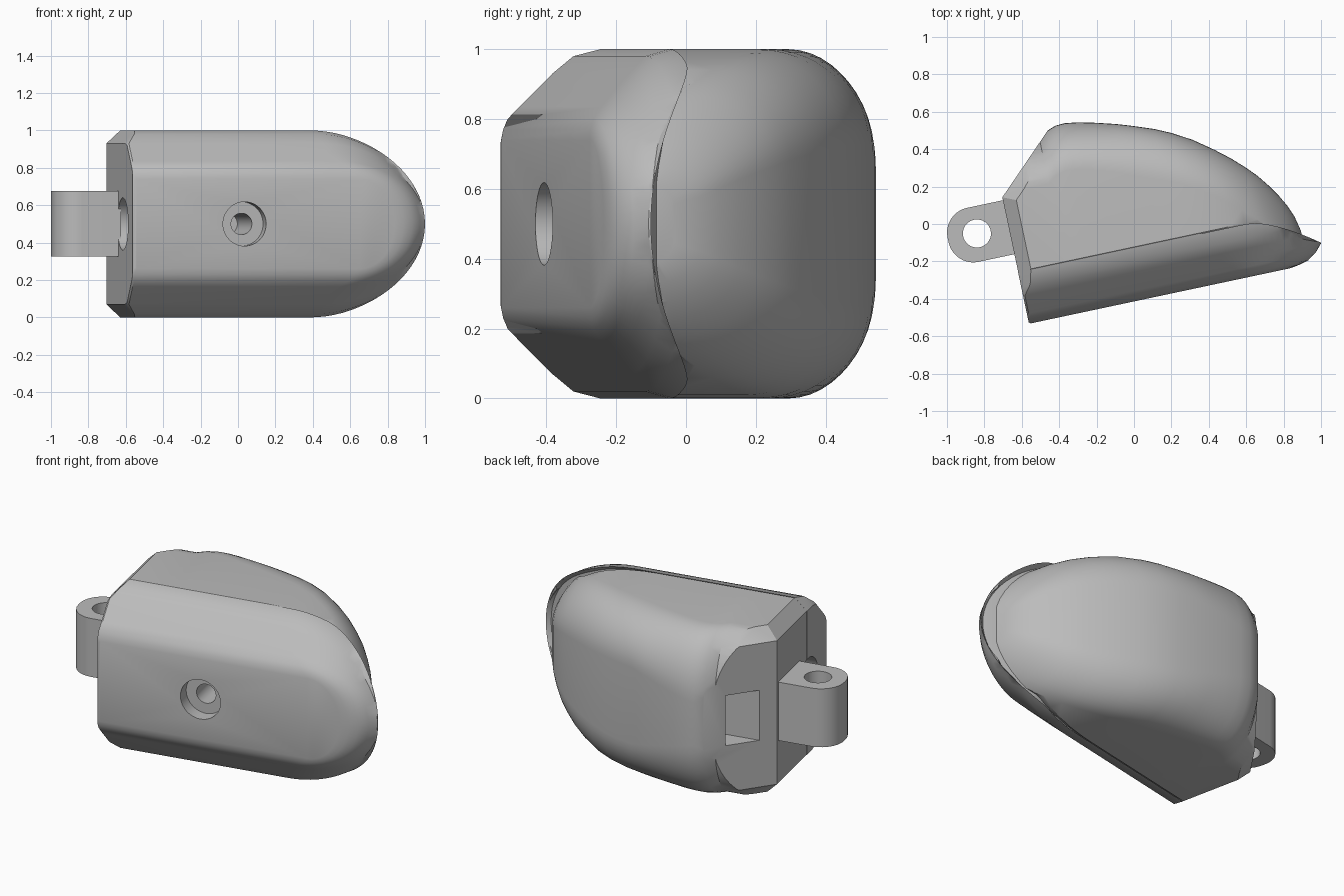
import bpy, bmesh, math
from mathutils import Matrix

if "Cube" in bpy.data.objects:
    bpy.data.objects.remove(bpy.data.objects["Cube"])

# Local frame: u along the finger, v towards the pad, w up; turned 12 degrees in plan
PLACE = Matrix.Translation((0, 0, 0.5)) @ Matrix.Rotation(math.radians(12), 4, "Z")
STEPS = 20

grey = bpy.data.materials.new("plain_grey")
grey.use_nodes = True
grey.diffuse_color = (0.5, 0.5, 0.5, 1)
grey.node_tree.nodes["Principled BSDF"].inputs["Base Color"].default_value = (0.5, 0.5, 0.5, 1)


def finish(name, bm):
    bmesh.ops.recalc_face_normals(bm, faces=bm.faces)
    bm.transform(PLACE)
    mesh = bpy.data.meshes.new(name)
    bm.to_mesh(mesh)
    bm.free()
    mesh.materials.append(grey)
    ob = bpy.data.objects.new(name, mesh)
    bpy.context.collection.objects.link(ob)
    return ob


def skin(bm, rings):
    """Faces between neighbouring closed rings of equal length."""
    n = len(rings[0])
    for a, b in zip(rings, rings[1:]):
        for i in range(n):
            j = (i + 1) % n
            bm.faces.new((a[i], a[j], b[j], b[i]))


def strip_cap(bm, ring):
    """Close a ring that is symmetric in w with strips across it."""
    n = len(ring)
    m = n // 2
    for i in range(m - 1):
        bm.faces.new((ring[i], ring[i + 1], ring[n - 2 - i], ring[n - 1 - i]))
    if n % 2:
        bm.faces.new((ring[m - 1], ring[m], ring[m + 1]))


def rod(name, radius, length, centre, axis):
    bm = bmesh.new()
    turn = Matrix.Rotation(math.pi / 2, 4, axis) if axis != "Z" else Matrix()
    bmesh.ops.create_cone(bm, cap_ends=True, segments=48, radius1=radius, radius2=radius,
                          depth=length, matrix=Matrix.Translation(centre) @ turn)
    return finish(name, bm)


def combine(ob, other, operation):
    bpy.context.view_layer.objects.active = ob
    mod = ob.modifiers.new(operation.lower(), "BOOLEAN")
    mod.operation, mod.solver, mod.object = operation, "EXACT", other
    bpy.ops.object.modifier_apply(modifier=mod.name)
    bpy.data.objects.remove(other)


def smooth(ob):
    bpy.ops.object.select_all(action="DESELECT")
    ob.select_set(True)
    bpy.context.view_layer.objects.active = ob
    bpy.ops.object.shade_smooth_by_angle(angle=math.radians(32))


# Front shell: D outlines stacked along v, ending in a thin lip round the tip
def rim(u):
    return -0.125 - 0.181 * (max(u - 0.6, 0) / 0.357) ** 1.5


shell_levels = [  # v, left, arc centre, tip, half height, corner chamfer
    (-0.405, -0.65, 0.58, 0.77, 0.24, 0.01),
    (-0.397, -0.66, 0.55, 0.82, 0.27, 0.01),
    (-0.384, -0.66, 0.53, 0.87, 0.30, 0.01),
    (-0.35, -0.66, 0.48, 0.92, 0.335, 0.01),
    (-0.306, -0.66, 0.43, 0.952, 0.378, 0.01),
    (-0.253, -0.66, 0.40, 0.955, 0.43, 0.01),
    (-0.20, -0.66, 0.38, 0.956, 0.48, 0.05),
    (-0.125, -0.66, 0.36, 0.957, 0.50, 0.07),
    (-0.155, -0.62, 0.36, 0.93, 0.475, 0.07),
]
bm = bmesh.new()
rings = []
for k, (v, left, centre, tip, h, chamfer) in enumerate(shell_levels):
    half = [(left, h - chamfer), (left + chamfer, h)]
    for i in range(STEPS):
        a = math.pi / 2 * i / STEPS
        half.append((centre + (tip - centre) * math.sin(a), h * math.cos(a)))
    pts = half + [(tip, 0)] + [(u, -w) for u, w in reversed(half)]
    ring = []
    for u, w in pts:
        if k < 7:
            height = min(v, rim(u) - 0.004 * (7 - k))
        else:
            height = rim(u) + v + 0.125
        ring.append(bm.verts.new((u, height, w)))
    rings.append(ring)
skin(bm, rings)
strip_cap(bm, rings[0])
strip_cap(bm, rings[-1])
bmesh.ops.triangulate(bm, faces=bm.faces)
body = finish("fingertip_body", bm)

# Rounded pad: sections along u, their back corners rounder towards the slanted end
pad_profile = [(-0.72, 0.545), (-0.40, 0.545), (-0.354, 0.583), (-0.30, 0.602), (-0.25, 0.604),
               (-0.18, 0.594), (-0.084, 0.571), (0.02, 0.542), (0.109, 0.512), (0.21, 0.475),
               (0.298, 0.434), (0.40, 0.375), (0.504, 0.298), (0.58, 0.235), (0.65, 0.168),
               (0.70, 0.114), (0.748, 0.050), (0.79, -0.015), (0.823, -0.077),
               (0.848, -0.14), (0.865, -0.22)]
bm = bmesh.new()
rings = []
for u, back in pad_profile:
    h = 0.5 * math.sqrt(1 - (max(u - 0.2, 0) / 0.68) ** 2.6)
    blend = min(max((0.1 - u) / 0.5, 0), 1)
    radius = min(0.27 + 0.13 * blend, 0.55 * h + 0.125 * blend)
    depth = min(0.28 - 0.04 * blend, 0.8 * (back + 0.33))
    half = [(-0.33, min(0.33, 0.7 * h)), (min(-0.12, back - depth - 0.005), h)]
    for i in range(13):
        a = math.pi / 2 * i / 12
        half.append((back - depth + depth * math.sin(a), h - radius + radius * math.cos(a)))
    pts = half + [(v, -w) for v, w in reversed(half)]
    rings.append([bm.verts.new((u, v, w)) for v, w in pts])
skin(bm, rings)
strip_cap(bm, rings[0])
strip_cap(bm, rings[-1])
bmesh.ops.triangulate(bm, faces=bm.faces)

# Trim the pad with the end face, the slanted face and their chamfers
corner = 0.43
for point, normal in (((-0.659, 0, 0), (-1, 0, 0)),
                      ((-0.66, 0.285, 0), (-0.69, 0.72, 0)),
                      ((-0.659, 0, corner), (-1, 0, 1)),
                      ((-0.659, 0, -corner), (-1, 0, -1)),
                      ((-0.66, 0.285, corner), (-0.69, 0.72, 1)),
                      ((-0.66, 0.285, -corner), (-0.69, 0.72, -1))):
    bmesh.ops.bisect_plane(bm, geom=bm.verts[:] + bm.edges[:] + bm.faces[:], dist=0.00001,
                           plane_co=point, plane_no=normal, clear_outer=True)
    bmesh.ops.holes_fill(bm, edges=bm.edges, sides=0)
combine(body, finish("pad", bm), "UNION")

# Stepped screw hole in the front and cable hole in the end
combine(body, rod("front_counterbore", 0.118, 0.3, (-0.05, -0.475, 0), "X"), "DIFFERENCE")
combine(body, rod("front_bore", 0.057, 0.5, (-0.05, -0.2, 0), "X"), "DIFFERENCE")
combine(body, rod("end_bore", 0.14, 0.6, (-0.66, -0.14, 0), "Y"), "DIFFERENCE")

# Rectangular pocket in the slanted end
bm = bmesh.new()
bmesh.ops.create_cube(bm, size=1, matrix=Matrix.Translation((-0.6, 0.425, 0))
                      @ Matrix.Diagonal((0.6, 0.135, 0.3, 1)))
combine(body, finish("pocket", bm), "DIFFERENCE")
smooth(body)

# Hinge tab with rounded outer corners and a pin hole
bm = bmesh.new()
outline = [(-0.645, 0.27), (-0.645, -0.025)]
for cv, start in ((0.11, -90), (0.135, -180)):
    r = 0.135
    for i in range(11):
        a = math.radians(start - 9 * i)
        outline.append((-0.855 + r * math.cos(a), cv + r * math.sin(a)))
base = bm.faces.new([bm.verts.new((u, v, -0.175)) for u, v in outline])
top = bmesh.ops.extrude_face_region(bm, geom=[base])["geom"]
bmesh.ops.translate(bm, vec=(0, 0, 0.35),
                    verts=[g for g in top if isinstance(g, bmesh.types.BMVert)])
tab = finish("hinge_tab", bm)
combine(tab, rod("pin_hole", 0.075, 1, (-0.832, 0.125, 0), "Z"), "DIFFERENCE")
smooth(tab)
